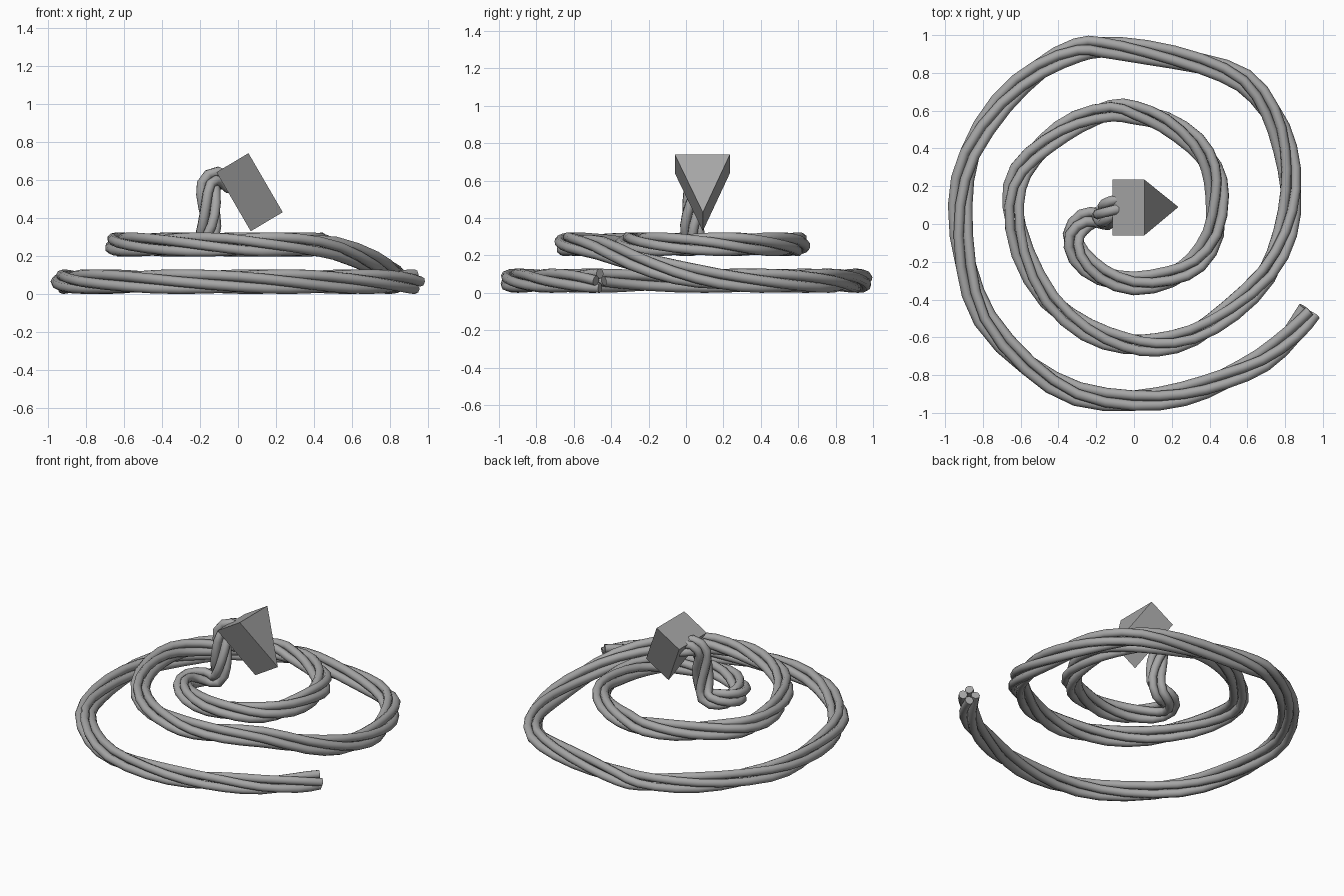
import bpy
import math
from mathutils import Vector

cube = bpy.data.objects.get("Cube")
if cube:
    bpy.data.objects.remove(cube, do_unlink=True)

STRANDS = 4
STRAND_RADIUS = 0.027
LAY_RADIUS = 0.038
TWIST = math.radians(45)
STEPS = 2

grey = bpy.data.materials.new("plain grey")
grey.use_nodes = True
grey.diffuse_color = (0.38, 0.38, 0.38, 1)
grey.node_tree.nodes["Principled BSDF"].inputs["Base Color"].default_value = grey.diffuse_color


def at_height(points, z):
    return [Vector((x, y, z)) for x, y in points]


# Rope centre line: lower coil, ramp, upper coil, then the raised neck
lower_coil = at_height([
    (.93, -.46), (.84, -.58), (.68, -.72), (.48, -.82), (.26, -.9), (0, -.935),
    (-.3, -.9), (-.56, -.75), (-.79, -.5), (-.89, -.22), (-.92, .1), (-.87, .37),
    (-.7, .64), (-.5, .82), (-.3, .92), (-.17, .935), (.06, .91), (.35, .85),
    (.58, .76), (.72, .6), (.8, .4)], .065)
ramp = [Vector(p) for p in [
    (.83, .18, .075), (.8, -.05, .11), (.7, -.27, .17), (.51, -.46, .24)]]
upper_coil = at_height([
    (.31, -.59), (.12, -.64), (-.05, -.63), (-.25, -.56), (-.45, -.4),
    (-.59, -.15), (-.64, .1), (-.6, .28), (-.46, .43), (-.3, .54), (-.12, .6),
    (0, .59), (.16, .54), (.32, .43), (.41, .3), (.44, .15), (.42, -.05),
    (.33, -.2), (.19, -.28), (0, -.315), (-.17, -.27), (-.29, -.17),
    (-.32, -.06), (-.26, .02)], .26)
neck = [Vector(p) for p in [
    (-.18, .04, .27), (-.15, .03, .36), (-.15, .04, .47), (-.155, .06, .57),
    (-.11, .09, .61), (-.04, .12, .585)]]
control = lower_coil + ramp + upper_coil + neck


def smooth_path(pts, steps):
    """Catmull-Rom resampling."""
    ext = [2 * pts[0] - pts[1]] + pts + [2 * pts[-1] - pts[-2]]
    out = []
    for a, b, c, d in zip(ext, ext[1:], ext[2:], ext[3:]):
        for k in range(steps):
            t = k / steps
            out.append(0.5 * (2 * b + (c - a) * t + (2 * a - 5 * b + 4 * c - d) * t ** 2
                              + (3 * b - a - 3 * c + d) * t ** 3))
    return out + [pts[-1]]


path = smooth_path(control, STEPS)

# Carry a stable frame along the path
frames = []
last = len(path) - 1
previous = (path[1] - path[0]).normalized()
side = Vector((0, 0, 1)).cross(previous).normalized()
for i, p in enumerate(path):
    tangent = (path[min(i + 1, last)] - path[max(i - 1, 0)]).normalized()
    side = previous.rotation_difference(tangent) @ side
    side = (side - tangent * side.dot(tangent)).normalized()
    frames.append((p, side.copy(), tangent.cross(side)))
    previous = tangent

# Twisted strands
for s in range(STRANDS):
    curve = bpy.data.curves.new("rope_strand", "CURVE")
    curve.dimensions = "3D"
    curve.bevel_depth = STRAND_RADIUS
    curve.bevel_resolution = 2
    curve.use_fill_caps = True
    spline = curve.splines.new("POLY")
    spline.points.add(last)
    for i, (p, across, up) in enumerate(frames):
        angle = math.tau * s / STRANDS + TWIST * i / STEPS
        q = p + LAY_RADIUS * (math.cos(angle) * across + math.sin(angle) * up)
        spline.points[i].co = (*q, 1)
    curve.materials.append(grey)
    strand = bpy.data.objects.new(f"rope_strand_{s + 1}", curve)
    bpy.context.collection.objects.link(strand)
    bpy.ops.object.select_all(action="DESELECT")
    strand.select_set(True)
    bpy.context.view_layer.objects.active = strand
    bpy.ops.object.convert(target="MESH")
    bpy.ops.object.shade_smooth_by_angle(angle=math.radians(55))

# Wedge head: a tilted triangular prism
front_triangle = [Vector(p) for p in [(.055, -.06, .74), (.055, .235, .74), (.235, .09, .43)]]
depth = Vector((-.168, 0, -.1))
verts = front_triangle + [v + depth for v in front_triangle]
faces = [(0, 2, 1), (3, 4, 5)] + [(i, (i + 1) % 3, (i + 1) % 3 + 3, i + 3) for i in range(3)]
mesh = bpy.data.meshes.new("wedge_head")
mesh.from_pydata(verts, [], faces)
mesh.materials.append(grey)
# Make the prism face outward
centre = sum(verts, Vector()) / len(verts)
for poly in mesh.polygons:
    if poly.normal.dot(poly.center - centre) < 0:
        poly.flip()
mesh.update()
bpy.context.collection.objects.link(bpy.data.objects.new("wedge_head", mesh))
